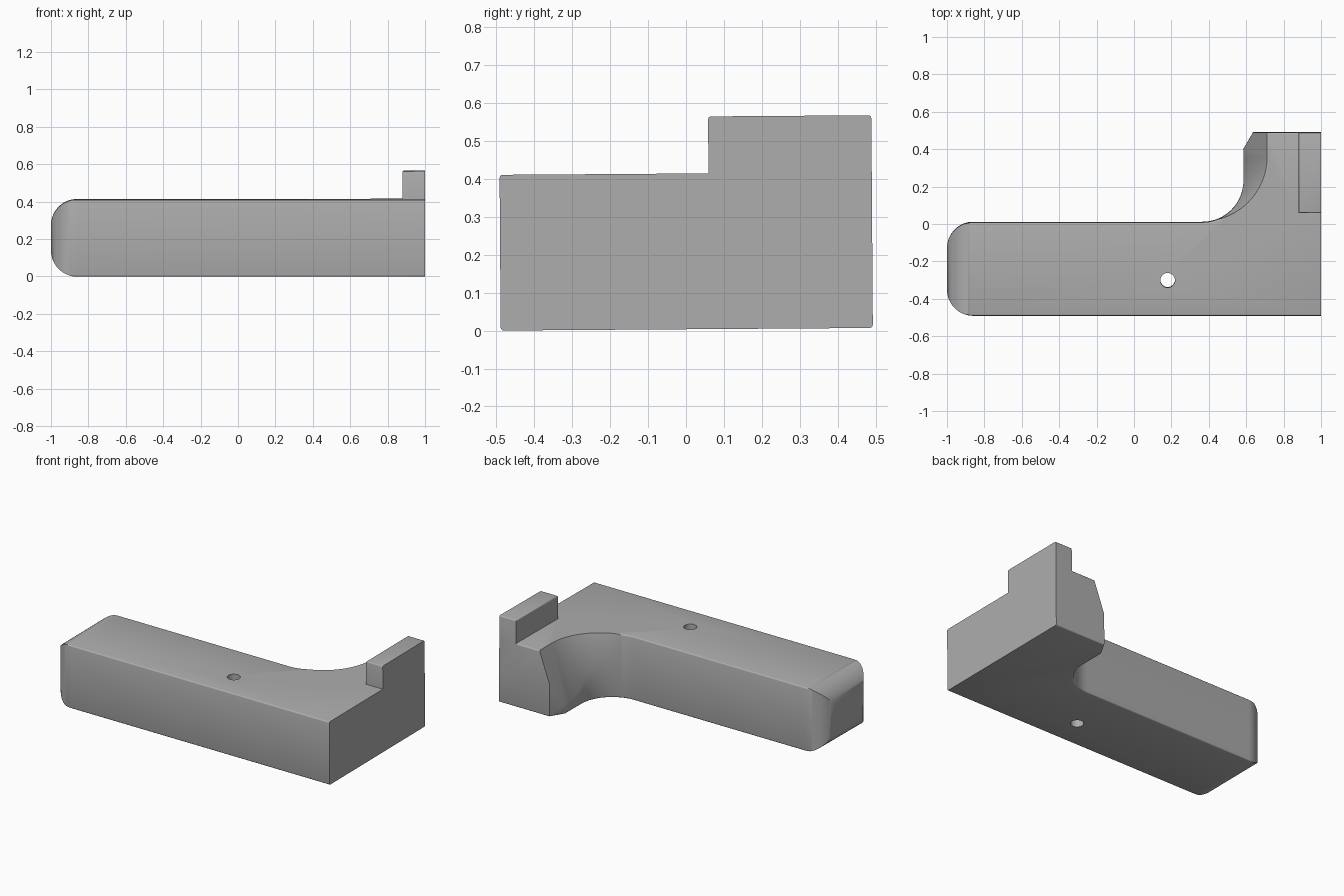
import bpy, bmesh, math
from mathutils import Matrix, Vector

if "Cube" in bpy.data.objects:
    bpy.data.objects.remove(bpy.data.objects["Cube"])

grey = bpy.data.materials.new("plain grey")
grey.diffuse_color = (0.42, 0.42, 0.42, 1)
grey.use_nodes = True
grey.node_tree.nodes["Principled BSDF"].inputs["Base Color"].default_value = grey.diffuse_color


def arc(cx, cy, r, a0, a1, n=16):
    return [(cx + r * math.cos(math.radians(a0 + (a1 - a0) * i / n)),
             cy + r * math.sin(math.radians(a0 + (a1 - a0) * i / n))) for i in range(n + 1)]


def prism(name, outline, base, top, place, bevel_z=(), r=0.008):
    """Extrude an outline; place maps (u, v, w) to a point; edges at heights bevel_z are rounded."""
    bm = bmesh.new()
    low = [bm.verts.new(place(u, v, base)) for u, v in outline]
    high = [bm.verts.new(place(u, v, top)) for u, v in outline]
    n = len(outline)
    bm.faces.new(low)
    bm.faces.new(high)
    for i in range(n):
        j = (i + 1) % n
        bm.faces.new((low[i], low[j], high[j], high[i]))
    bmesh.ops.recalc_face_normals(bm, faces=bm.faces)
    rims = [e for e in bm.edges
            if any(all(abs(v.co.z - z) < 1e-5 for v in e.verts) for z in bevel_z)]
    if rims:
        bmesh.ops.bevel(bm, geom=rims, offset=r, segments=3, profile=0.5, affect='EDGES')
    mesh = bpy.data.meshes.new(name)
    bm.to_mesh(mesh)
    bm.free()
    mesh.materials.append(grey)
    ob = bpy.data.objects.new(name, mesh)
    bpy.context.collection.objects.link(ob)
    return ob


def combine(ob, tool, operation):
    mod = ob.modifiers.new(operation, 'BOOLEAN')
    mod.operation, mod.solver, mod.object = operation, 'EXACT', tool
    bpy.context.view_layer.objects.active = ob
    bpy.ops.object.modifier_apply(modifier=mod.name)
    bpy.data.objects.remove(tool)


def upright(u, v, w):
    return (u, v, w)


def across(u, v, w):
    return (u, w, v)


H = 0.41
# L-shaped bar: rounded end, filleted inner corner, clipped back corner
plan = ([(1.05, -0.49), (1.05, 0.49), (0.637, 0.49), (0.585, 0.40)]
        + arc(0.365, 0.23, 0.22, 0, -90)
        + arc(-0.86, -0.13, 0.14, 90, 180)
        + arc(-0.86, -0.35, 0.14, 180, 270))
body = prism("bracket_body", plan, 0, H, upright, bevel_z=(0, H))

# Slanted scoop over the inner corner, leaning outward toward the top
lean = 0.368
scoop = [(0.2, 0.7), (0.71, 0.7)] + arc(0.365, 0.362, 0.347, 0, -90, 20) + [(0.2, 0.015)]
combine(body, prism("scoop_cutter", scoop, -0.1, 0.6,
                    lambda u, v, w: (u + lean * (w - H), v, w)), 'DIFFERENCE')

# Raised stop on the back right
stop = [(0.88, 0.06), (1.05, 0.06), (1.05, 0.49), (0.88, 0.49)]
combine(body, prism("stop_block", stop, 0.2, 0.56, upright, bevel_z=(0.56,)), 'UNION')

# Side profile: rounds the left end vertically and trims the right end flat
side = (arc(-0.86, 0.271, 0.14, 90, 180) + arc(-0.86, 0.139, 0.14, 180, 270)
        + [(1, -0.001), (1, 0.7), (0.8, 0.7), (0.8, 0.411)])
combine(body, prism("side_profile", side, -0.8, 0.8, across), 'INTERSECT')

# Through hole
combine(body, prism("hole_cutter", arc(0.18, -0.30, 0.039, 0, 345, 23), -0.2, 0.7, upright),
        'DIFFERENCE')

# Very slight backward tilt, resting on the ground
body.data.transform(Matrix.Rotation(math.radians(0.4), 4, 'X'))
lowest = min(v.co.z for v in body.data.vertices)
body.data.transform(Matrix.Translation(Vector((0, 0.002, -lowest))))

bpy.ops.object.select_all(action='DESELECT')
body.select_set(True)
bpy.context.view_layer.objects.active = body
bpy.ops.object.shade_smooth_by_angle(angle=math.radians(32))
